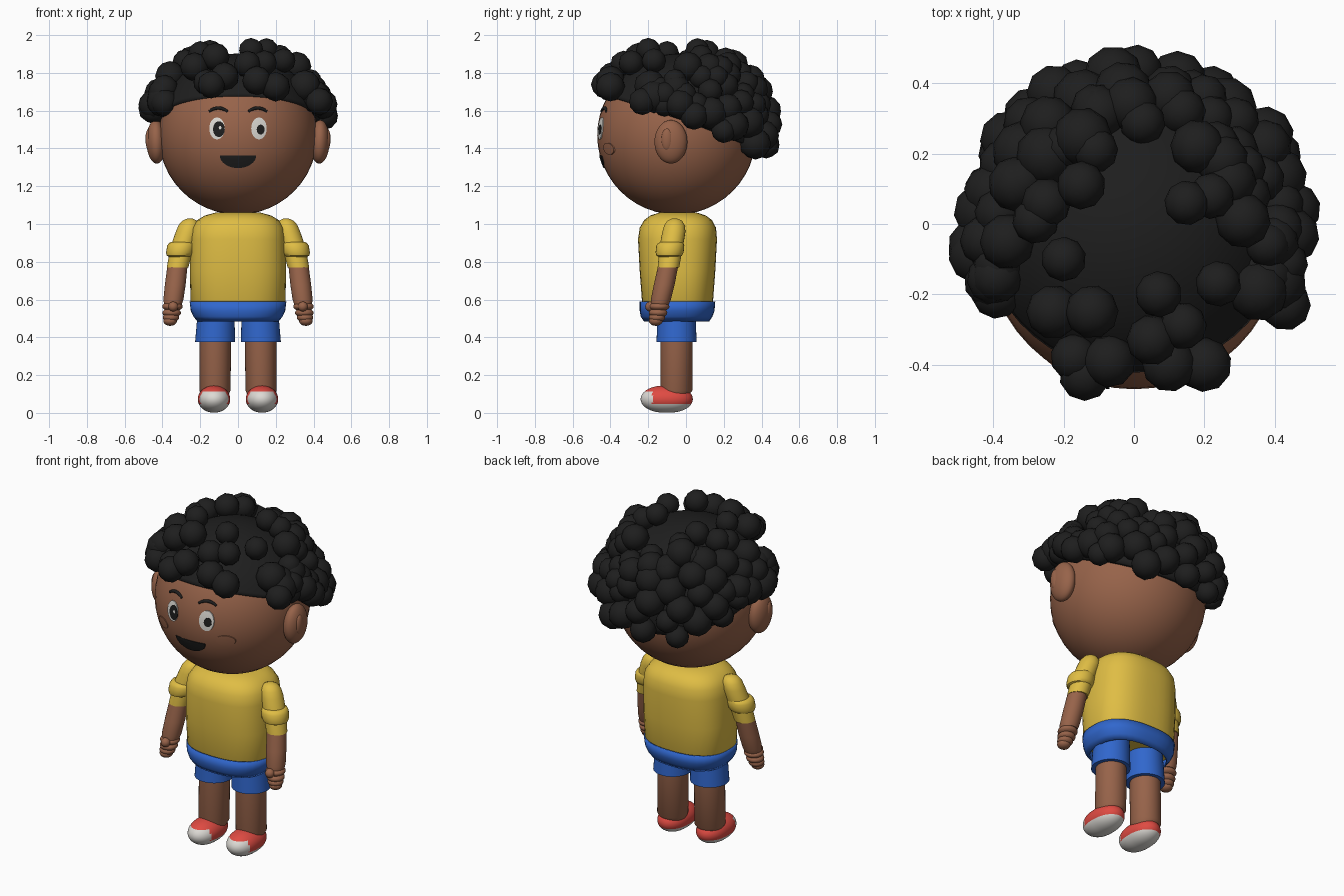
import bpy, bmesh, math, random
from math import sin, cos, pi, sqrt, radians
from mathutils import Matrix, Vector

cube = bpy.data.objects.get("Cube")
if cube:
    bpy.data.objects.remove(cube, do_unlink=True)
random.seed(4)


def material(name, r, g, b):
    m = bpy.data.materials.new(name)
    m.use_nodes = True
    m.diffuse_color = (r, g, b, 1)
    bsdf = m.node_tree.nodes["Principled BSDF"]
    bsdf.inputs["Base Color"].default_value = (r, g, b, 1)
    bsdf.inputs["Roughness"].default_value = 0.8
    return m


SKIN = material("brown_skin", 0.31, 0.125, 0.068)
BLACK = material("hair_black", 0.013, 0.013, 0.013)
WHITE = material("off_white", 0.72, 0.70, 0.66)
YELLOW = material("shirt_yellow", 0.74, 0.51, 0.058)
BLUE = material("shorts_blue", 0.03, 0.135, 0.61)
RED = material("shoe_red", 0.74, 0.07, 0.055)

HEAD = Vector((0, -0.05, 1.47))
HEAD_R = 0.42
CAP = Vector((0, -0.035, 1.49))
CAP_SIZE = Vector((0.437, 0.437, 0.412))
CURL_R = 0.465


def finish(name, bm, *mats, angle=40):
    mesh = bpy.data.meshes.new(name)
    bmesh.ops.recalc_face_normals(bm, faces=bm.faces)
    bm.to_mesh(mesh)
    bm.free()
    obj = bpy.data.objects.new(name, mesh)
    bpy.context.collection.objects.link(obj)
    for m in mats:
        mesh.materials.append(m)
    bpy.ops.object.select_all(action="DESELECT")
    obj.select_set(True)
    bpy.context.view_layer.objects.active = obj
    bpy.ops.object.shade_smooth_by_angle(angle=radians(angle))
    return obj


def ellipsoid(name, centre, size, mat, turn=0):
    bm = bmesh.new()
    place = Matrix.Translation(centre) @ Matrix.Rotation(turn, 4, "Y") @ Matrix.Diagonal((*size, 1))
    bmesh.ops.create_uvsphere(bm, u_segments=48, v_segments=24, radius=1, matrix=place)
    return finish(name, bm, mat)


def loft(name, sections, mat, power=2, closed=True, count=40):
    """Skin horizontal rings given as (z, cx, cy, rx, ry)."""
    bm = bmesh.new()
    rings = []
    for z, cx, cy, rx, ry in sections:
        ring = []
        for i in range(count):
            c, s = cos(2 * pi * i / count), sin(2 * pi * i / count)
            k = (abs(c) ** power + abs(s) ** power) ** (-1 / power)
            ring.append(bm.verts.new((cx + rx * c * k, cy + ry * s * k, z)))
        rings.append(ring)
    for a, b in zip(rings, rings[1:]):
        for i in range(count):
            j = (i + 1) % count
            bm.faces.new((a[i], a[j], b[j], b[i]))
    if closed:
        bm.faces.new(rings[0])
        bm.faces.new(rings[-1])
    return finish(name, bm, mat)


def on_head(x, z, lift):
    d = z - HEAD.z
    return Vector((x, HEAD.y - sqrt((HEAD_R + lift) ** 2 - x * x - d * d), z))


def face_plate(name, cx, cz, rx, rz, mat, lift, half=False):
    """Thin disc, or lower half disc, wrapped on the front of the head."""
    bm = bmesh.new()
    start, sweep = (pi, pi) if half else (0, 2 * pi)
    count, rows = 32, 5
    hub = cz - rz * 0.4 if half else cz
    rim = [(cx + rx * cos(start + sweep * i / count), cz + rz * sin(start + sweep * i / count))
           for i in range(count)]
    if half:
        rim += [(cx + rx * (1 - i / 8), cz) for i in range(8)]
    rings = [[bm.verts.new(on_head(cx + (x - cx) * t / rows, hub + (z - hub) * t / rows, lift))
              for x, z in rim] for t in range(1, rows + 1)]
    rings.append([bm.verts.new(on_head(x, z, -0.002)) for x, z in rim])
    bm.faces.new(rings[0])
    for a, b in zip(rings, rings[1:]):
        for i in range(len(rim)):
            j = (i + 1) % len(rim)
            bm.faces.new((a[i], a[j], b[j], b[i]))
    return finish(name, bm, mat)


# Head and ears
ellipsoid("head", HEAD, (HEAD_R,) * 3, SKIN)
for side, tag in ((1, "left"), (-1, "right")):
    ellipsoid(tag + "_ear", (side * 0.433, -0.08, 1.435), (0.052, 0.087, 0.115), SKIN, side * 0.03)
    ellipsoid(tag + "_inner_ear", (side * 0.47, -0.1, 1.445), (0.02, 0.031, 0.06), SKIN, side * 0.03)

    # Eye white, cheek and eyebrow
    face_plate(tag + "_eye", side * 0.111, 1.506, 0.041, 0.058, WHITE, 0.004)
    face_plate(tag + "_cheek", side * 0.205, 1.398, 0.047, 0.031, SKIN, 0.004)
    curve = bpy.data.curves.new(tag + "_eyebrow", "CURVE")
    curve.dimensions = "3D"
    curve.bevel_depth = 0.009
    curve.use_fill_caps = True
    spline = curve.splines.new("POLY")
    spline.points.add(10)
    for i, p in enumerate(spline.points):
        t = i / 5 - 1
        p.co = (*on_head(side * (0.104 + 0.049 * t), 1.614 - 0.018 * t * t, 0.001), 1)
        p.radius = 1 - 0.3 * t * t
    brow = bpy.data.objects.new(tag + "_eyebrow", curve)
    bpy.context.collection.objects.link(brow)
    curve.materials.append(BLACK)

face_plate("left_pupil", 0.12, 1.5, 0.021, 0.026, BLACK, 0.006)
face_plate("right_pupil", -0.101, 1.502, 0.031, 0.042, BLACK, 0.006)
face_plate("right_eye_glint", -0.095, 1.51, 0.007, 0.009, WHITE, 0.007)
face_plate("mouth", 0, 1.363, 0.096, 0.067, BLACK, 0.004, half=True)


# Hair cap with a hairline that drops towards the back
def hairline(f):
    return radians(80.5 + 21 * f + 3 * f * f)


def direction(az, p):
    return Vector((sin(p) * cos(az), sin(p) * sin(az), cos(p)))


bm = bmesh.new()
bmesh.ops.create_uvsphere(bm, u_segments=48, v_segments=24, radius=1)
bmesh.ops.delete(bm, geom=[v for v in bm.verts if v.co.z < -0.999], context="VERTS")
for v in bm.verts:
    az = math.atan2(v.co.y, v.co.x)
    p = math.acos(max(-1, min(1, v.co.z))) * 24 / 23 / pi * hairline(sin(az))
    v.co = CAP + direction(az, p) * CAP_SIZE
cap = finish("hair_cap", bm, BLACK)
rim = cap.modifiers.new("rim", "SOLIDIFY")
rim.thickness = 0.03
rim.offset = -1

# Curls: hand placed on the crown and fringe, scattered down the sides and back
crown = [(-.28, .01), (-.2, -.1), (-.15, .11), (-.11, .21), (-.2, .22), (-.11, .33), (-.01, .34),
         (-.23, -.25), (-.12, -.25), (.07, -.2), (.05, -.33), (.14, -.29), (.24, -.17),
         (.15, .06), (.22, .08), (.31, .01), (.18, .22), (.25, .18), (.1, .36), (.2, .36),
         (-.17, -.38), (-.14, -.43), (-.07, -.39), (.1, -.4), (.2, -.4), (.39, -.19), (.43, -.23),
         (-.39, -.15), (-.32, .12), (.31, .16), (-.25, .06), (.38, -.06), (-.36, -.05),
         (-.45, -.09)]
spots = []
for x, y in crown:
    d = Vector((x - CAP.x, y - CAP.y, 0))
    lowest = 0.02 + 0.18 * max(0, -y - 0.2)
    d.z = sqrt(max(lowest, CURL_R ** 2 - d.length_squared))
    spots.append((d, random.uniform(0.062, 0.08)))
for i in range(58):
    az = -0.42 + (pi + 0.84) * ((i * 0.618) % 1) + random.uniform(-0.06, 0.06)
    back = max(0, sin(az))
    low = hairline(sin(az)) - 0.04 + 0.06 * back ** 3
    high = radians(40 if sin(az) > 0.3 else 58)
    p = math.acos(cos(high) + (cos(low) - cos(high)) * (i + 0.5) / 58)
    reach = CURL_R + random.uniform(-0.02, 0.012)
    spots.append((direction(az, p) * reach, random.uniform(0.064, 0.088)))
bm = bmesh.new()
for d, r in spots:
    spin = Matrix.Rotation(random.uniform(0, pi), 4, "Z")
    bmesh.ops.create_icosphere(bm, subdivisions=2, radius=r, matrix=Matrix.Translation(CAP + d) @ spin)
finish("hair_curls", bm, BLACK, angle=60)

# Shirt body and the waist of the shorts, open underneath
loft("shirt", [(0.54, 0, -.045, .225, .17), (0.59, 0, -.045, .251, .188), (0.75, 0, -.045, .255, .2),
               (0.92, 0, -.045, .252, .209), (0.98, 0, -.043, .243, .202), (1.02, 0, -.042, .217, .18),
               (1.045, 0, -.042, .175, .147), (1.06, 0, -.042, .12, .1)], YELLOW, power=2.6)
waist = loft("shorts_waist", [(0.59, 0, -.045, .256, .2), (0.54, 0, -.047, .25, .198),
                              (0.51, 0, -.05, .236, .19), (0.483, 0, -.05, .214, .172)],
             BLUE, power=2.5, closed=False)
hem = waist.modifiers.new("cloth", "SOLIDIFY")
hem.thickness = 0.008
hem.offset = -1

for s, tag in ((1, "left"), (-1, "right")):
    # Legs
    loft(tag + "_shorts_leg", [(0.375, s * .121, -.05, .106, .106), (0.55, s * .116, -.05, .096, .1)], BLUE)
    loft(tag + "_leg", [(0.08, s * .122, -.06, .065, .065), (0.12, s * .122, -.05, .083, .085),
                        (0.45, s * .12, -.05, .083, .085)], SKIN)

    # Shoe, blunt at both ends, with white sole and toe cap
    bm = bmesh.new()
    bmesh.ops.create_uvsphere(bm, u_segments=64, v_segments=36, radius=1)
    for v in bm.verts:
        y = math.copysign(abs(v.co.y) ** 0.85, v.co.y)
        v.co = (s * 0.127 + 0.086 * v.co.x, -0.102 + 0.138 * y, 0.073 + 0.072 * v.co.z)
    for f in bm.faces:
        c = f.calc_center_median()
        toe = c.y < -0.178 and c.z < 0.115
        f.material_index = 1 if c.z < 0.05 or toe else 0
    finish(tag + "_shoe", bm, RED, WHITE)

    # Sleeve and rolled cuff
    def limb(name, rows, mat):
        loft(tag + name, [(z, s * x, y, r, r) for z, x, y, r in rows], mat, count=28)

    limb("_sleeve", [(1.028, .255, -.06, .015), (1.018, .256, -.06, .038), (.995, .26, -.061, .054),
                     (.96, .268, -.064, .061), (.88, .295, -.078, .062), (.77, .32, -.093, .057)], YELLOW)
    limb("_cuff", [(.905, .298, -.08, .055), (.899, .299, -.081, .067), (.885, .301, -.083, .074),
                   (.848, .307, -.087, .074), (.832, .31, -.089, .067), (.825, .311, -.09, .052)], YELLOW)

    # Forearm, wrist, folded hand and thumb
    limb("_forearm", [(.8, .318, -.09, .053), (.68, .332, -.115, .055), (.6, .342, -.133, .053),
                      (.575, .344, -.138, .047)], SKIN)
    for i, (z, r) in enumerate(((.563, .054), (.53, .049), (.505, .043), (.487, .036))):
        ellipsoid(f"{tag}_hand_{i}", (s * (.347 + .004 * i), -.142 - .006 * i, z), (r, r, .026), SKIN)
    ellipsoid(tag + "_thumb", (s * 0.343, -0.19, 0.563), (0.026, 0.026, 0.026), SKIN)
